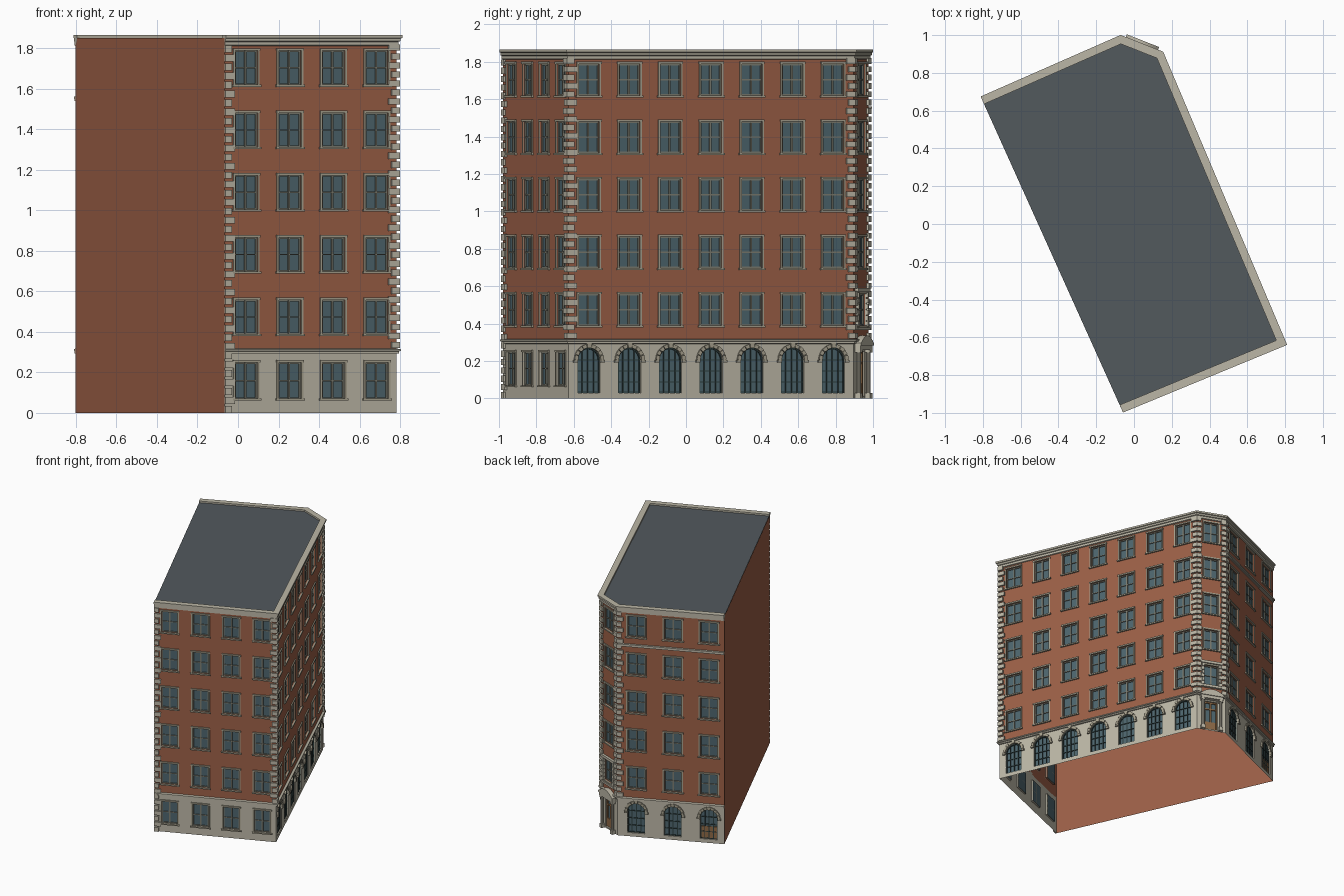
import bpy, bmesh, math
from mathutils import Vector

if "Cube" in bpy.data.objects:
    bpy.data.objects.remove(bpy.data.objects["Cube"])


def material(name, *rgb):
    m = bpy.data.materials.new(name)
    m.diffuse_color = (*rgb, 1)
    m.use_nodes = True
    m.node_tree.nodes["Principled BSDF"].inputs["Base Color"].default_value = m.diffuse_color
    return m


BRICK = material("brick", 0.33, 0.115, 0.062)
STONE = material("stone", 0.50, 0.47, 0.38)
TRIM = material("trim_stone", 0.38, 0.35, 0.265)
GLASS = material("glass", 0.075, 0.13, 0.155)
SASH = material("sash", 0.20, 0.20, 0.16)
IRON = material("dark_frame", 0.025, 0.045, 0.045)
WOOD = material("wood", 0.27, 0.14, 0.06)
ROOF = material("roofing", 0.085, 0.10, 0.11)

# Footprint: street walls run E-D-C-B-A, the blank party wall closes A-E
E, D, C, B, A = [Vector(p) for p in ((-0.067, -0.978), (0.782, -0.628), (0.138, 0.895),
                                     (-0.07, 0.977), (-0.803, 0.655))]
PATH = [E, D, C, B, A]
BASE, TOP = 0.30, 1.85
FLOORS = [0.38 + 0.3075 * k for k in range(5)]


def normal(p, q):
    d = (q - p).normalized()
    return Vector((d.y, -d.x))


def mitre(i):
    ns = [normal(PATH[k], PATH[k + 1]) for k in (i - 1, i) if 0 <= k < 4]
    s = sum(ns, Vector((0, 0))).normalized()
    return s / s.dot(ns[0])


class Part:
    """Collects faces of one part, then makes the object."""
    def __init__(self, name, mat, solid=True):
        self.name, self.mat, self.solid, self.bm = name, mat, solid, bmesh.new()

    def face(self, pts):
        self.bm.faces.new([self.bm.verts.new(p) for p in pts])

    def prism(self, a, b):
        n = len(a)
        va, vb = [[self.bm.verts.new(p) for p in r] for r in (a, b)]
        self.bm.faces.new(va)
        self.bm.faces.new(vb[::-1])
        for i in range(n):
            self.bm.faces.new((va[i], vb[i], vb[(i + 1) % n], va[(i + 1) % n]))

    def finish(self):
        if not self.bm.faces:
            return
        if self.solid:
            bmesh.ops.recalc_face_normals(self.bm, faces=self.bm.faces)
        me = bpy.data.meshes.new(self.name)
        self.bm.to_mesh(me)
        me.materials.append(self.mat)
        bpy.context.collection.objects.link(bpy.data.objects.new(self.name, me))


class Facade:
    def __init__(self, name, p, q):
        self.p, self.dir, self.n, self.len = p, (q - p).normalized(), normal(p, q), (q - p).length
        kinds = dict(brick=BRICK, base=STONE, glass=GLASS, sash=SASH, iron=IRON, trim=TRIM, stone=STONE, wood=WOOD)
        names = dict(brick="brick_wall", base="ground_floor_wall", glass="window_panes", sash="window_sashes",
                     iron="arch_window_bars", trim="window_surrounds", stone="stone_dressings", wood="door_panels")
        self.parts = {k: Part(name + "_" + names[k], m, k not in ("brick", "base", "glass"))
                      for k, m in kinds.items()}
        self.holes = []

    def at(self, u, z, d=0):
        v = self.p + self.dir * u + self.n * d
        return (v.x, v.y, z)

    def sheet(self, kind, outline, d=0):
        self.parts[kind].face([self.at(u, z, d) for u, z in outline])

    def prism(self, kind, outline, d0, d1):
        self.parts[kind].prism([self.at(u, z, d0) for u, z in outline], [self.at(u, z, d1) for u, z in outline])

    def box(self, kind, u0, u1, z0, z1, d0, d1):
        self.prism(kind, [(u0, z0), (u1, z0), (u1, z1), (u0, z1)], d0, d1)

    def opening(self, kind, outline, depth=0.014, pane="glass"):
        us, zs = zip(*outline)
        self.holes.append((min(us), max(us), min(zs), max(zs)))
        for (a, b), (c, d) in zip(outline, outline[1:] + outline[:1]):
            self.parts[kind].face([self.at(a, b), self.at(c, d), self.at(c, d, -depth), self.at(a, b, -depth)])
        self.sheet(pane, outline, -depth)

    def window(self, u, z, kind="brick", h=0.19, w=0.06):
        a, b, lo, hi = u - w, u + w, z + 0.01, z + h - 0.012
        mid = lo + (hi - lo) * 0.5
        self.opening(kind, [(a, lo), (b, lo), (b, hi), (a, hi)])
        for x0, x1 in ((a, a + 0.007), (u - 0.005, u + 0.005), (b - 0.007, b)):
            self.box("sash", x0, x1, lo, hi, -0.014, -0.006)
        for z0, z1 in ((lo, lo + 0.007), (mid - 0.003, mid + 0.003), (hi - 0.007, hi)):
            self.box("sash", a, b, z0, z1, -0.014, -0.007)
        for x0, x1 in ((a - 0.01, a), (b, b + 0.01)):
            self.box("trim", x0, x1, lo, hi, 0, 0.006)
        self.box("trim", a - 0.016, b + 0.016, z, lo, 0, 0.012)
        self.box("trim", a - 0.012, b + 0.012, hi, z + h, 0, 0.009)

    def arch(self, u, door=False, r=0.066, z0=0.03, zs=0.205, n=12):
        def ring(rad, t):
            return (u + rad * math.cos(t), zs + rad * math.sin(t))
        arc = [ring(r, math.pi * i / n) for i in range(n + 1)]
        self.opening("base", [(u - r, z0), (u + r, z0)] + arc)
        for p, q in zip(arc, arc[1:]):                      # wall above the arch
            pts = [q, p, (p[0], zs + r), (q[0], zs + r)]
            self.sheet("base", [v for i, v in enumerate(pts) if v not in pts[:i]])
        for i in range(n):                                  # curved frame
            t, s = math.pi * i / n, math.pi * (i + 1) / n
            self.prism("iron", [ring(r, t), ring(r, s), ring(r - 0.007, s), ring(r - 0.007, t)], -0.014, -0.006)
        for x in (-r + 0.004, -0.033, 0, 0.033, r - 0.004):
            top = zs + math.sqrt(r * r - x * x) - 0.002
            self.box("iron", u + x - 0.003, u + x + 0.003, z0, top, -0.014, -0.007)
        for z in (z0 + 0.004, 0.088, 0.146, zs):
            self.box("iron", u - r, u + r, z - 0.003, z + 0.003, -0.014, -0.008)
        if door:
            self.box("wood", u - r + 0.008, u + r - 0.008, z0, 0.13, -0.014, -0.009)
        m = 9                                               # voussoirs, keystone, imposts
        for i in range(m):
            t, s = math.pi * (i + 0.06) / m, math.pi * (i + 0.94) / m
            o = r + (0.025 if i == m // 2 else 0.02)
            self.prism("trim", [ring(r, t), ring(o, t), ring(o, s), ring(r, s)], 0, 0.012 if i % 2 == 0 else 0.008)
        for s in (-1, 1):
            x = sorted((u + s * r, u + s * (r + 0.024)))
            self.box("trim", *x, zs - 0.014, zs, 0, 0.012)

    def walls(self):
        for kind, lo, hi in (("base", 0, BASE), ("brick", BASE, TOP)):
            hs = [h for h in self.holes if lo <= h[2] < hi]
            us = sorted({0, self.len, *[round(x, 5) for h in hs for x in h[:2]]})
            zs = sorted({lo, hi, *[round(x, 5) for h in hs for x in h[2:]]})
            for a, b in zip(us, us[1:]):
                for c, d in zip(zs, zs[1:]):
                    u, z = (a + b) / 2, (c + d) / 2
                    if not any(h[0] < u < h[1] and h[2] < z < h[3] for h in hs):
                        self.sheet(kind, [(a, c), (b, c), (b, d), (a, d)])
        for p in self.parts.values():
            p.finish()


# Front: four bays, plain windows at ground level, quoins on its free corner
front = Facade("front", E, D)
for k in range(4):
    u = 0.116 + 0.2325 * k
    front.window(u, 0.06, "base", 0.2)
    for z in FLOORS:
        front.window(u, z)
for i in range(41):
    front.box("stone", 0, 0.052 if i % 2 else 0.035, i * 0.0445, i * 0.0445 + 0.033, 0, 0.012)
front.walls()

# Right side: seven bays over an arcade
right = Facade("right", D, C)
for k in range(7):
    u = 0.117 + 0.2365 * k
    right.arch(u)
    for z in FLOORS:
        right.window(u, z)
right.walls()

# Back: three bays over an arcade, the last arch holding a door
back = Facade("back", B, A)
for k, u in enumerate((0.14, 0.415, 0.685)):
    back.arch(u, door=k == 2)
    for z in FLOORS:
        back.window(u, z, w=0.066)
back.box("stone", 0, back.len, 1.54, 1.55, 0, 0.010)
back.box("stone", 0, back.len, 1.55, 1.562, 0, 0.018)
back.walls()

# Cut corner: one bay, main entrance below
corner = Facade("corner", C, B)
mid = corner.len / 2
for z in FLOORS:
    corner.window(mid, z, w=0.056)
for s in (-1, 1):                                           # blocked surround of first floor window
    for i in range(6):
        x = sorted((mid + s * 0.056, mid + s * (0.082 if i % 2 == 0 else 0.074)))
        corner.box("stone", *x, 0.385 + i * 0.031, 0.411 + i * 0.031, 0, 0.017)
corner.box("stone", mid - 0.085, mid + 0.085, 0.57, 0.59, 0, 0.02)
corner.box("stone", mid - 0.085, mid + 0.085, 0.365, 0.38, 0, 0.02)
corner.opening("base", [(mid - 0.05, 0.012), (mid + 0.05, 0.012), (mid + 0.05, 0.25), (mid - 0.05, 0.25)],
               0.02, "glass")
for x in (-0.046, 0, 0.046):
    corner.box("wood", mid + x - 0.006, mid + x + 0.006, 0.012, 0.25, -0.02, -0.01)
for z0, z1 in ((0.012, 0.08), (0.185, 0.195), (0.24, 0.25)):
    corner.box("wood", mid - 0.05, mid + 0.05, z0, z1, -0.02, -0.012)
for s in (-1, 1):                                           # columns
    x = mid + s * 0.07
    ring = [(x + 0.011 * math.cos(t), 0.016 + 0.011 * math.sin(t)) for t in [math.tau * i / 10 for i in range(10)]]
    corner.parts["stone"].prism([corner.at(u, 0.03, d) for u, d in ring], [corner.at(u, 0.245, d) for u, d in ring])
    corner.box("stone", x - 0.015, x + 0.015, 0, 0.03, 0, 0.031)
    corner.box("stone", x - 0.015, x + 0.015, 0.245, 0.26, 0, 0.031)
corner.box("stone", mid - 0.088, mid + 0.088, 0.26, 0.292, 0, 0.032)
bow = [(mid + 0.092 * x / 6, 0.292 + 0.04 * (1 - (x / 6) ** 2)) for x in range(6, -7, -1)]
corner.prism("stone", [(mid - 0.092, 0.284), (mid + 0.092, 0.284)] + [(u, z + 0.004) for u, z in bow], 0, 0.037)
corner.walls()

# Quoins wrapping the three outer corners
quoins = Part("corner_quoins", STONE)
for c in (1, 2, 3):
    p, a, b = PATH[c], (PATH[c - 1] - PATH[c]).normalized(), (PATH[c + 1] - PATH[c]).normalized()
    na, nb = normal(PATH[c - 1], p), normal(p, PATH[c + 1])
    for i in range(34):
        la, lb = (0.044, 0.030) if i % 2 else (0.030, 0.044)
        la, lb = (min(la, 0.036) if c == 3 else la), (min(lb, 0.036) if c == 2 else lb)
        t, z = 0.013, 0.32 + i * 0.0445
        plan = [p, p + a * la, p + a * la + na * t, p + mitre(c) * t, p + b * lb + nb * t, p + b * lb]
        quoins.prism([(*v, z) for v in plan], [(*v, z + 0.031) for v in plan])
quoins.finish()


# Mouldings swept with mitred corners along the street walls
def moulding(name, profile):
    part = Part(name, STONE)
    rings = [[part.bm.verts.new((*(PATH[i] + mitre(i) * d), z)) for d, z in profile] for i in range(5)]
    for r, s in zip(rings, rings[1:]):
        for j in range(len(profile)):
            k = (j + 1) % len(profile)
            part.bm.faces.new((r[j], s[j], s[k], r[k]))
    part.bm.faces.new(rings[0])
    part.bm.faces.new(rings[-1][::-1])
    part.finish()


moulding("roof_cornice", [(-0.022, 1.845), (-0.022, 1.865), (0.022, 1.865), (0.022, 1.851), (0.015, 1.848),
                          (0.015, 1.835), (0.008, 1.832), (0.008, 1.815), (0, 1.812)])
moulding("ground_floor_band", [(0, 0.292), (0.009, 0.294), (0.009, 0.303), (0.017, 0.306), (0.017, 0.314), (0, 0.318)])

# Blank party wall and flat roof
party = Part("party_wall", BRICK, False)
party.face([(*A, 0), (*E, 0), (*E, TOP), (*A, TOP)])
party.finish()
roof = Part("roof", ROOF, False)
roof.face([(*p, TOP + 0.002) for p in PATH])
roof.finish()
